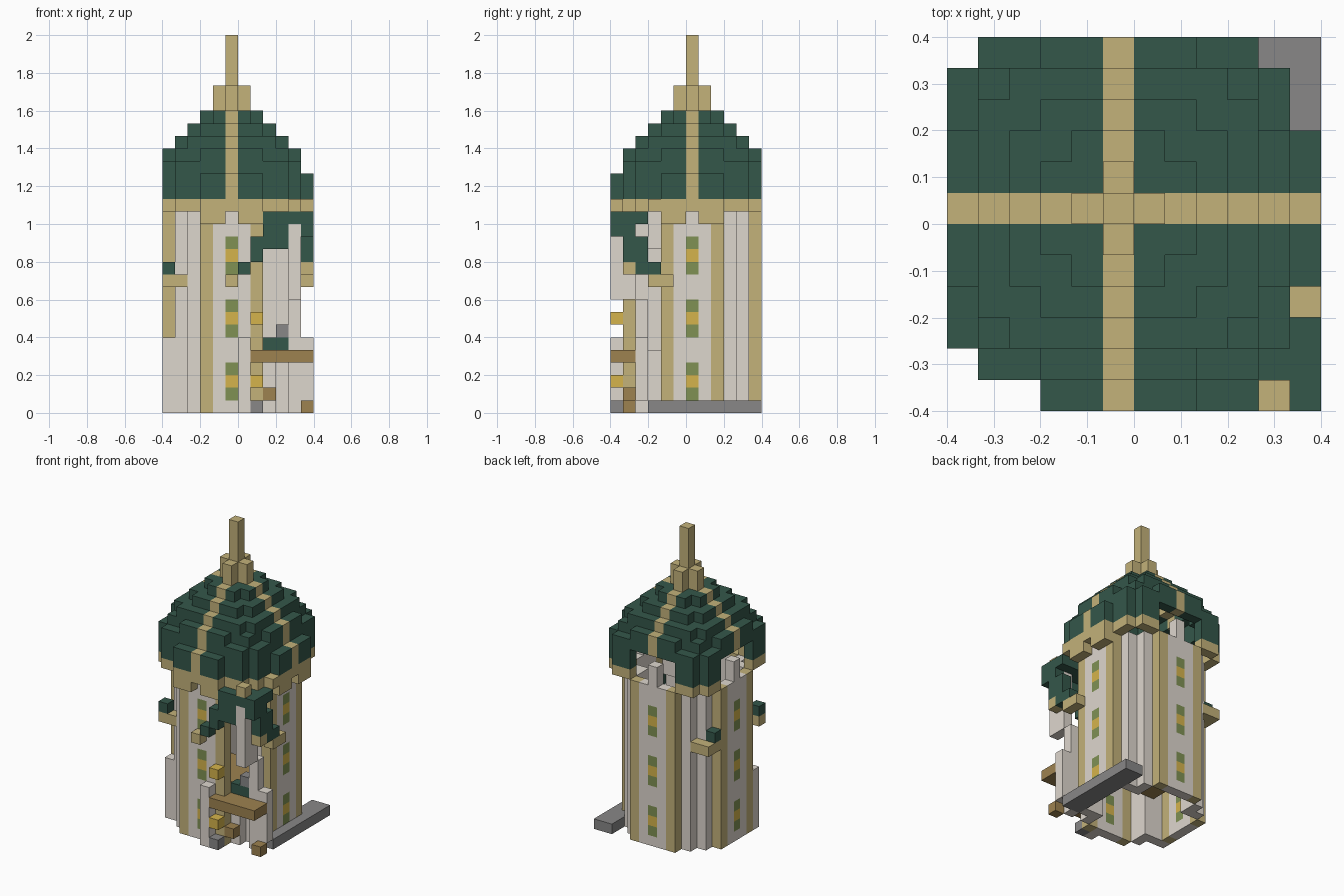
import bpy, bmesh
from mathutils import Vector

old = bpy.data.objects.get("Cube")
if old:
    bpy.data.objects.remove(old)

U = 2 / 30          # block size
N = 12              # blocks across the plot
CX, CY = 5, 6       # tower axis, in blocks


def srgb(*rgb):
    lin = [((c / 255 + 0.055) / 1.055) ** 2.4 for c in rgb]
    return (*lin, 1)


PALETTE = {
    "roof_green": srgb(52, 87, 74),
    "tan_stone": srgb(195, 178, 122),
    "pale_stone": srgb(222, 215, 206),
    "dark_stone": srgb(136, 135, 135),
    "wood": srgb(157, 130, 80),
    "gold": srgb(213, 180, 76),
    "olive": srgb(128, 145, 84),
}
NAMES = list(PALETTE)
MATS = []
for name, colour in PALETTE.items():
    m = bpy.data.materials.new(name)
    m.use_nodes = True
    m.diffuse_color = colour
    m.node_tree.nodes["Principled BSDF"].inputs["Base Color"].default_value = colour
    MATS.append(m)

parts = {}          # part name -> {block: colour name}


def block(part, colour, xs, ys, zs):
    """Fill a box of blocks; each range is a number or (first, last)."""
    def span(v):
        return range(v[0], v[1] + 1) if isinstance(v, tuple) else (v,)
    for x in span(xs):
        for y in span(ys):
            for z in span(zs):
                if 0 <= x < N and 0 <= y < N:
                    for cells in parts.values():
                        cells.pop((x, y, z), None)
                    parts.setdefault(part, {})[x, y, z] = colour


def four_ways(a, b):
    """Turn an offset around the tower axis in quarter turns."""
    for _ in range(4):
        yield CX + a, CY + b
        a, b = -b, a


# Tower walls: four faces with pilasters and window strips, stepped corners
WALL_TOP = 15
for side in range(-2, 3):
    for x, y in four_ways(5, side):
        if abs(side) == 2:
            block("pilasters", "tan_stone", x, y, (0, WALL_TOP))
        else:
            block("tower_walls", "pale_stone", x, y, (0, WALL_TOP))
    if side:
        for x, y in four_ways(6, side):
            block("corbels", "tan_stone", x, y, WALL_TOP)
for a, b in ((4, 3), (3, 4), (3, 3)):
    for x, y in four_ways(a, b):
        if x > CX and y < CY:       # doorway above the balcony
            block("corner_walls", "pale_stone", x, y, (0, 4))
            block("corner_walls", "pale_stone", x, y, (13, WALL_TOP))
        else:
            block("corner_walls", "pale_stone", x, y, (0, WALL_TOP))
for x, y in four_ways(5, 0):
    for base in (1, 6, 11):
        block("windows", "olive", x, y, (base, base + 2))
        block("windows", "gold", x, y, base + 1)
    block("attic_posts", "pale_stone", x, y, (16, 17))
block("tower_floor", "wood", (CX - 3, CX + 3), (CY - 2, CY + 2), 4)

# Hollow dome with a stone ring below it and ribs along both axes:
# reach along the axes and squared radius, layer by layer
DOME = [(6, 41), (6, 41), (6, 41), (5, 41), (5, 32), (4, 25), (3, 13), (2, 5)]


def in_dome(k, a, b):
    if k == len(DOME):
        return False
    reach, r2 = DOME[k]
    return max(abs(a), abs(b)) <= reach and a * a + b * b <= r2


for k in range(len(DOME)):
    for a in range(-6, 7):
        for b in range(-6, 7):
            around = ((a + 1, b), (a - 1, b), (a, b + 1), (a, b - 1))
            hidden = in_dome(k + 1, a, b) and all(in_dome(k, *c) for c in around)
            if hidden or not in_dome(k, a, b):
                continue
            if k == 0:
                block("dome_ring", "tan_stone", CX + a, CY + b, 16)
            elif a == 0 or b == 0:
                block("dome_ribs", "tan_stone", CX + a, CY + b, 16 + k)
            else:
                block("dome", "roof_green", CX + a, CY + b, 16 + k)

# Spire
for x, y in four_ways(1, 0):
    block("spire_foot", "tan_stone", x, y, (24, 25))
block("spire", "tan_stone", CX, CY, (24, 29))

# Side brackets with caps, and a post
block("side_brackets", "tan_stone", (0, 1), 2, 10)
block("side_brackets", "tan_stone", (0, 1), (9, 10), 10)
for y in (2, 9):
    block("side_bracket_caps", "roof_green", 0, y, 11)
block("side_post", "pale_stone", 0, 3, (0, 5))

# Base slab along one side
block("base_slab", "dark_stone", (10, 11), (3, 11), 0)

# Corner porch: balcony, posts, steps, lamps
block("balcony", "wood", (7, 11), 0, 4)
block("balcony", "wood", (8, 11), 1, 4)
block("balcony", "wood", (8, 9), 2, 4)
block("porch_posts", "pale_stone", 6, 0, (0, 5))
block("porch_posts", "pale_stone", 10, 2, (0, 8))
block("porch_posts", "pale_stone", 11, 2, (1, 5))
block("porch_step", "dark_stone", 7, 0, 0)
block("porch_step_wood", "wood", 8, 1, 1)
block("porch_step_wood", "wood", 11, 1, 0)
block("porch_lamps", "gold", 7, 0, 2)
block("porch_lamps", "gold", 7, 0, 7)
block("planter", "roof_green", (8, 9), 2, 5)
block("planter_top", "dark_stone", 9, 2, 6)

# Porch canopy: arched roof with two drooping arms and finials
block("canopy_post", "pale_stone", 10, (0, 1), (9, 14))
block("canopy", "roof_green", (8, 11), (0, 2), 15)
block("canopy", "roof_green", (8, 9), 0, (13, 14))
block("canopy", "roof_green", 7, 0, (12, 13))
block("canopy", "roof_green", 6, 0, 11)
block("canopy", "roof_green", 11, 0, 14)
block("canopy", "roof_green", 11, 1, (12, 14))
block("canopy", "roof_green", 11, 2, (11, 13))
block("canopy", "roof_green", 11, 3, 11)
block("canopy_ends", "tan_stone", 5, 0, 10)
block("canopy_ends", "tan_stone", 11, (3, 4), 10)
block("canopy_ends", "tan_stone", 11, 1, 11)
block("canopy_finials", "tan_stone", 10, 0, 16)
block("canopy_finials", "tan_stone", 11, 3, 16)

# Turn the blocks of each part into one mesh of outer faces
DIRS = [Vector(d) * s for d in ((1, 0, 0), (0, 1, 0), (0, 0, 1)) for s in (1, -1)]
filled = {c for cells in parts.values() for c in cells}
for part, cells in parts.items():
    if not cells:
        continue
    bm = bmesh.new()
    for cell, colour in cells.items():
        mid = Vector(cell) + Vector((0.5, 0.5, 0.5))
        for d in DIRS:
            if tuple(int(v) for v in Vector(cell) + d) in filled:
                continue
            s = Vector((d.y, d.z, d.x)) / 2
            t = d.cross(s)
            c = mid + d / 2
            corners = (c + s + t, c - s + t, c - s - t, c + s - t)
            face = bm.faces.new([bm.verts.new((p - Vector((N / 2, N / 2, 0))) * U)
                                 for p in corners])
            face.material_index = NAMES.index(colour)
    bmesh.ops.remove_doubles(bm, verts=bm.verts, dist=U / 100)
    mesh = bpy.data.meshes.new(part)
    bm.to_mesh(mesh)
    bm.free()
    for m in MATS:
        mesh.materials.append(m)
    bpy.context.collection.objects.link(bpy.data.objects.new(part, mesh))
